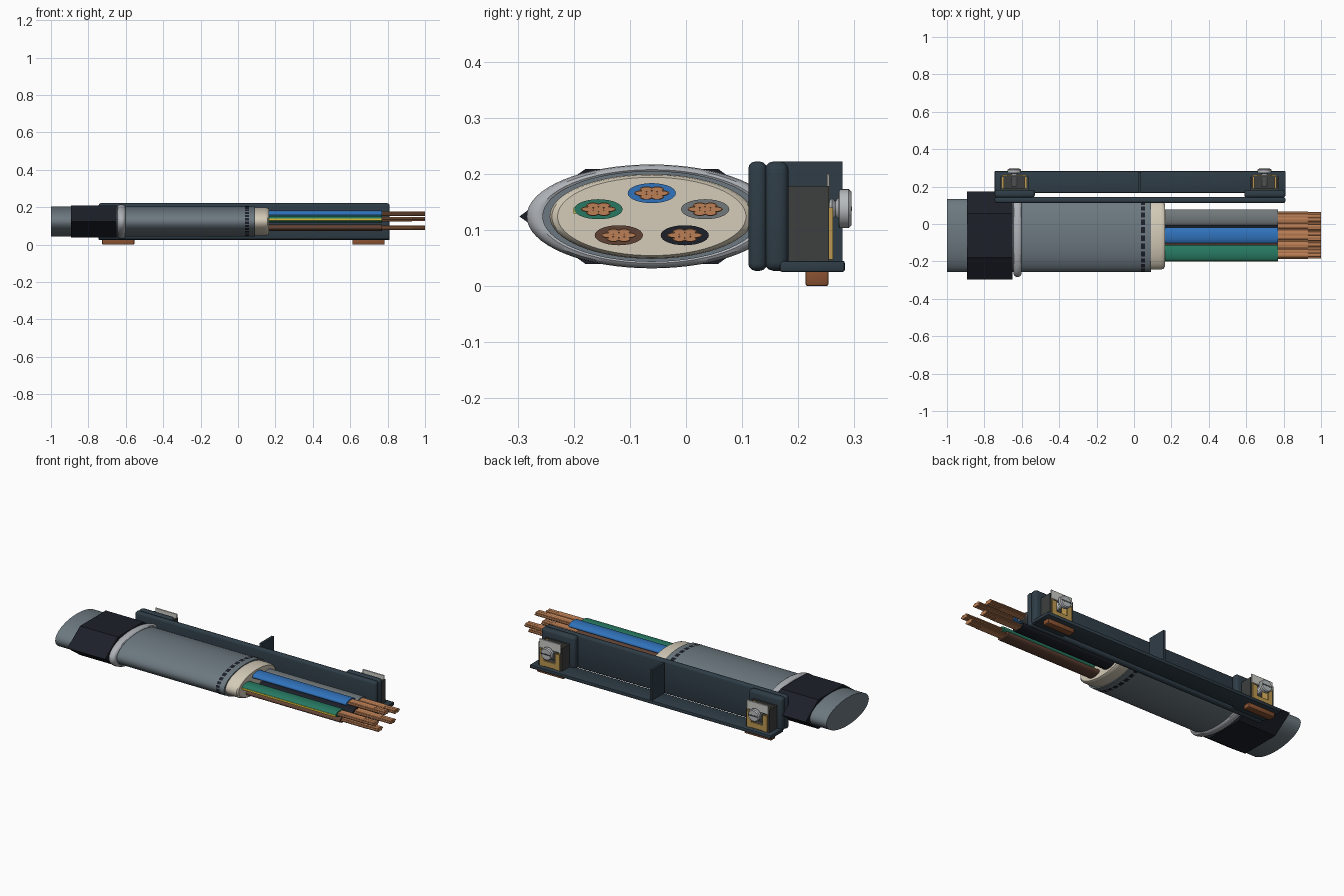
import bpy, bmesh
from math import pi, sin, cos, radians
from mathutils import Vector

if "Cube" in bpy.data.objects:
    bpy.data.objects.remove(bpy.data.objects["Cube"])

CY, CZ, SQ = -0.061, 0.124, 0.415     # cable centre and vertical squash
COL = {
    "jacket": (0.15, 0.19, 0.215), "black": (0.012, 0.014, 0.022),
    "ring": (0.42, 0.44, 0.47), "cream": (0.66, 0.60, 0.48),
    "blue": (0.03, 0.17, 0.50), "green": (0.02, 0.19, 0.12),
    "grey": (0.17, 0.19, 0.20), "brown": (0.12, 0.055, 0.035),
    "yellow": (0.70, 0.52, 0.04), "copper": (0.50, 0.21, 0.09),
    "rail": (0.028, 0.046, 0.062), "housing": (0.045, 0.05, 0.047),
    "brass": (0.50, 0.31, 0.08), "label": (0.60, 0.60, 0.57),
    "steel": (0.48, 0.50, 0.52), "foot": (0.24, 0.08, 0.03),
}
MATS = {}


def mat(name):
    if name not in MATS:
        MATS[name] = bpy.data.materials.new(name)
        MATS[name].diffuse_color = (*COL[name], 1)
    return MATS[name]


def finish(name, bm, color, angle=35):
    bmesh.ops.recalc_face_normals(bm, faces=bm.faces)
    me = bpy.data.meshes.new(name)
    bm.to_mesh(me)
    bm.free()
    ob = bpy.data.objects.new(name, me)
    bpy.context.collection.objects.link(ob)
    me.materials.append(mat(color))
    bpy.ops.object.select_all(action='DESELECT')
    ob.select_set(True)
    bpy.context.view_layer.objects.active = ob
    bpy.ops.object.shade_smooth_by_angle(angle=radians(angle))
    return ob


def lathe(name, profile, color, axis="x", at=(0, CY, CZ), squash=SQ, n=48, closed=False):
    """Revolve (position, radius) points about x or y; squash the z radius."""
    bm = bmesh.new()
    rings = []
    for p, r in profile:
        ring = []
        for i in range(n):
            a = 2 * pi * i / n
            u, w = r * cos(a), r * sin(a) * squash
            off = (p, u, w) if axis == "x" else (u, p, w)
            ring.append(bm.verts.new(Vector(at) + Vector(off)))
        rings.append(ring)
    pairs = list(zip(rings, rings[1:]))
    if closed:
        pairs.append((rings[-1], rings[0]))
    else:
        bm.faces.new(rings[0])
        bm.faces.new(rings[-1])
    for a, b in pairs:
        for i in range(n):
            j = (i + 1) % n
            bm.faces.new((a[i], a[j], b[j], b[i]))
    return finish(name, bm, color)


def box(name, x, y, z, color, bevel=0.0, segs=3):
    bm = bmesh.new()
    bmesh.ops.create_cube(bm, size=1)
    for v in bm.verts:
        v.co = Vector([(a + b) / 2 + c * (b - a) for (a, b), c in zip((x, y, z), v.co)])
    if bevel:
        bmesh.ops.bevel(bm, geom=bm.edges[:], offset=bevel, segments=segs,
                        profile=0.5, affect='EDGES')
    return finish(name, bm, color)


# cable jacket, hexagonal sleeve, clamp ring, inner sheath
lathe("cable_jacket", [(-1, 0.195), (0.09, 0.195)], "jacket", n=64)
lathe("heat_sleeve", [(-0.893, 0.236), (-0.65, 0.236)], "black", n=6)
lathe("clamp_ring", [(-0.623 + 0.022 * cos(a), 0.201 + 0.022 * sin(a))
                     for a in [2 * pi * k / 12 for k in range(12)]],
      "ring", n=64, closed=True)
lathe("inner_sheath", [(0.08, 0.182), (0.145, 0.182), (0.158, 0.178), (0.165, 0.168)], "cream", n=64)

# dashed marking band around the jacket
bm = bmesh.new()
for k in range(28):
    for s in range(2):
        quad = []
        for x, t in ((0.037, 0), (0.06, 0), (0.06, 1), (0.037, 1)):
            a = 2 * pi * (k + (s + t) * 0.35) / 28
            quad.append(bm.verts.new((x, CY + 0.1965 * cos(a), CZ + 0.1965 * SQ * sin(a))))
        bm.faces.new(quad)
finish("marking_band", bm, "black")

# five insulated wires with stranded copper ends
for i, c in enumerate(("blue", "green", "brown", "black", "grey")):
    a = pi / 2 + 2 * pi * i / 5
    wy, wz = CY + 0.1 * cos(a), CZ + 0.1 * SQ * sin(a)
    lathe(c + "_wire", [(0.15, 0.043), (0.77, 0.043)], c, at=(0, wy, wz), n=28)
    if c == "green":
        box("earth_stripe", (0.16, 0.769), (wy - 0.0445, wy - 0.034),
            (wz - 0.008, wz + 0.003), "yellow")
    for s in range(7):
        r = 0.019 if s else 0
        b = 2 * pi * s / 6
        lathe(f"{c}_strand_{s}", [(0.76, 0.0125), (0.93, 0.0125), (0.931, 0.0105), (1, 0.0105)],
              "copper", at=(0, wy + r * cos(b), wz + r * SQ * sin(b)), n=10)

# mounting rail: web, bottom flange, middle rib
X0, X1 = -0.745, 0.81
box("rail_web", (X0, X1), (0.111, 0.144), (0.027, 0.222), "rail", 0.013)
box("rail_flange", (X0, X1), (0.167, 0.283), (0.025, 0.045), "rail", 0.004, 2)
box("rail_rib", (0.023, 0.037), (0.167, 0.279), (0.04, 0.222), "rail")

# both end terminals
for side, x, xa, xb in (("left", -0.64, X0, -0.53), ("right", 0.698, 0.59, X1)):
    box(side + "_pad", (xa, xb), (0.14, 0.183), (0.027, 0.222), "rail", 0.016)
    box(side + "_foot", (x - 0.086, x + 0.086), (0.213, 0.254), (0.0, 0.028), "foot", 0.004, 2)
    box(side + "_housing_back", (x - 0.076, x + 0.076), (0.18, 0.192), (0.045, 0.178), "housing")
    box(side + "_housing_floor", (x - 0.076, x + 0.076), (0.18, 0.255), (0.043, 0.06), "housing")
    for s, tag in ((-1, "a"), (1, "b")):
        def span(p, q):
            return tuple(sorted((x + s * p, x + s * q)))
        box(f"{side}_housing_wall_{tag}", span(0.066, 0.076), (0.18, 0.255), (0.045, 0.178), "housing")
        box(f"{side}_brass_side_{tag}", span(0.054, 0.065), (0.19, 0.256), (0.058, 0.172), "brass")
        box(f"{side}_brass_lip_{tag}", span(0.036, 0.065), (0.254, 0.262), (0.047, 0.14), "brass")
    box(side + "_brass_base", (x - 0.065, x + 0.065), (0.254, 0.262), (0.047, 0.082), "brass", 0.002, 1)
    box(side + "_label_plate", (x - 0.07, x + 0.07), (0.25, 0.257), (0.148, 0.2), "label", 0.002, 1)
    # threaded screw with slotted head
    at = (x, 0, 0.138)
    thread = [(0.2 + 0.0055 * k, 0.019 if k % 2 else 0.013) for k in range(14)]
    lathe(side + "_screw_thread", thread, "steel", "y", at, 1, 20)
    lathe(side + "_screw_head", [(0.272, 0.034), (0.274, 0.037), (0.29, 0.037), (0.295, 0.032)],
          "steel", "y", at, 0.94, 28)
    box(side + "_screw_slot", (x - 0.029, x + 0.029), (0.29, 0.2956), (0.134, 0.142), "housing")

for m in bpy.data.materials:
    if m.users and not m.is_grease_pencil:
        m.use_nodes = True
        m.node_tree.nodes["Principled BSDF"].inputs["Base Color"].default_value = m.diffuse_color
